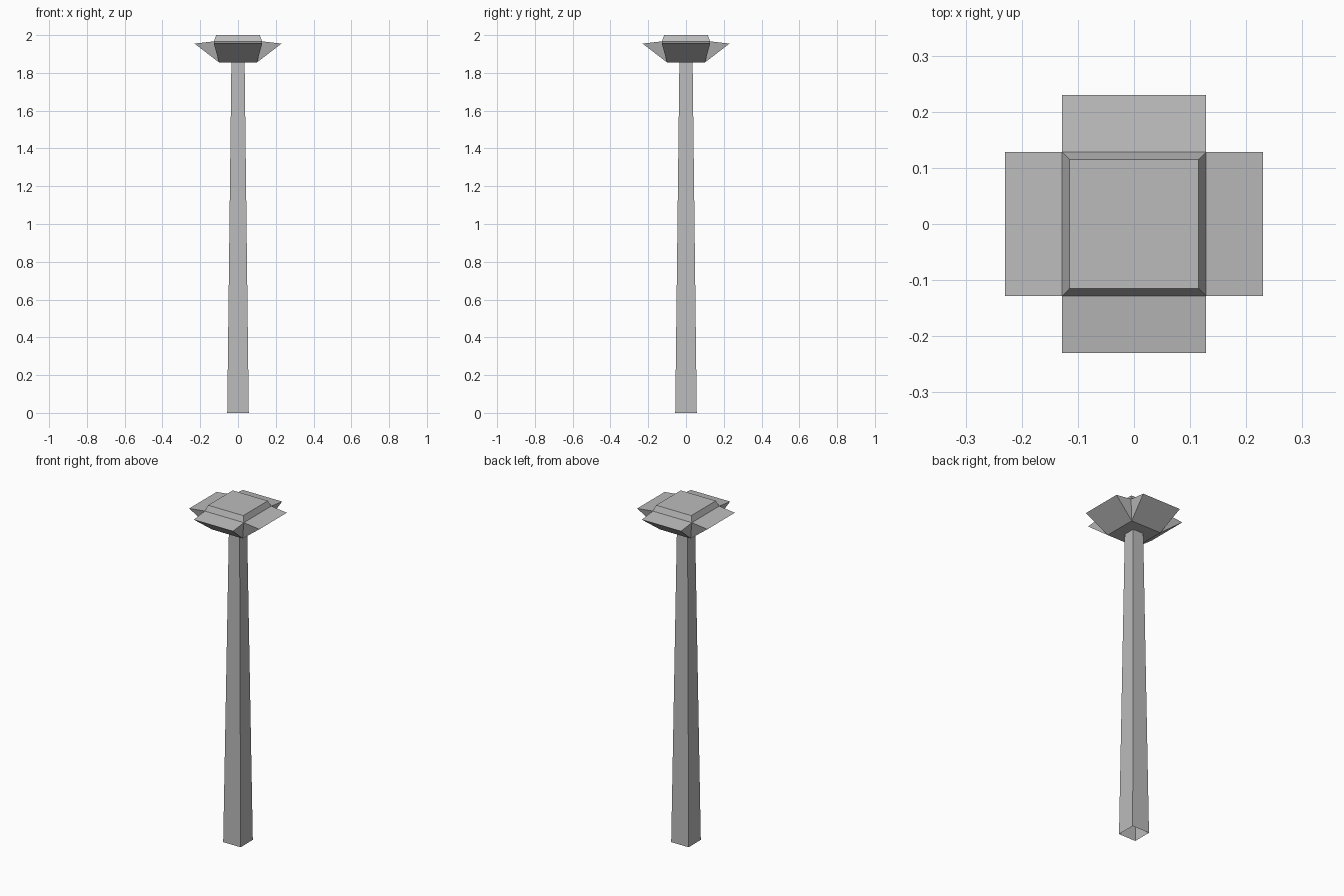
import bpy
import bmesh
from mathutils import Matrix, Vector
from math import pi

cube = bpy.data.objects.get("Cube")
if cube:
    bpy.data.objects.remove(cube, do_unlink=True)

GREY = (0.5, 0.5, 0.5, 1.0)
mat = bpy.data.materials.new("plain grey")
mat.use_nodes = True
mat.diffuse_color = GREY
bsdf = mat.node_tree.nodes["Principled BSDF"]
bsdf.inputs["Base Color"].default_value = GREY
bsdf.inputs["Roughness"].default_value = 0.8


def finish(name, bm):
    """Weld the faces and turn them into a flat-shaded object."""
    bmesh.ops.remove_doubles(bm, verts=bm.verts, dist=0.0005)
    bmesh.ops.recalc_face_normals(bm, faces=bm.faces)
    mesh = bpy.data.meshes.new(name)
    bm.to_mesh(mesh)
    bm.free()
    mesh.materials.append(mat)
    obj = bpy.data.objects.new(name, mesh)
    bpy.context.collection.objects.link(obj)
    return obj


def face(bm, points, turn=Matrix.Identity(3)):
    bm.faces.new([bm.verts.new(turn @ Vector(p)) for p in points])


def square(half, z):
    return [(-half, -half, z), (half, -half, z), (half, half, z), (-half, half, z)]


QUARTERS = [Matrix.Rotation(i * pi / 2, 3, "Z") for i in range(4)]

# Heights and half widths
BASE, NECK = 0.057, 0.035
UNDER, RIM, CAP, REACH = 0.1, 0.128, 0.115, 0.23
Z_UNDER, Z_TIP, Z_RIM, Z_TOP = 1.855, 1.955, 1.967, 2.0

# Tapered square post, open at both ends
bm = bmesh.new()
for turn in QUARTERS:
    face(bm, [(-BASE, -BASE, 0), (BASE, -BASE, 0),
              (NECK, -NECK, Z_UNDER), (-NECK, -NECK, Z_UNDER)], turn)
finish("post", bm)

# Lamp head: underside, four flared wedges, bevelled cap
bm = bmesh.new()
face(bm, square(UNDER, Z_UNDER)[::-1])
face(bm, square(CAP, Z_TOP))
for turn in QUARTERS:
    low_l, low_r = (-UNDER, -UNDER, Z_UNDER), (UNDER, -UNDER, Z_UNDER)
    tip_l, tip_r = (-RIM, -REACH, Z_TIP), (RIM, -REACH, Z_TIP)
    rim_l, rim_r = (-RIM, -RIM, Z_RIM), (RIM, -RIM, Z_RIM)
    face(bm, [low_l, low_r, tip_r, tip_l], turn)
    face(bm, [tip_l, tip_r, rim_r, rim_l], turn)
    face(bm, [low_r, rim_r, tip_r], turn)
    face(bm, [low_l, tip_l, rim_l], turn)
    face(bm, [rim_l, rim_r, (CAP, -CAP, Z_TOP), (-CAP, -CAP, Z_TOP)], turn)
finish("head", bm)
